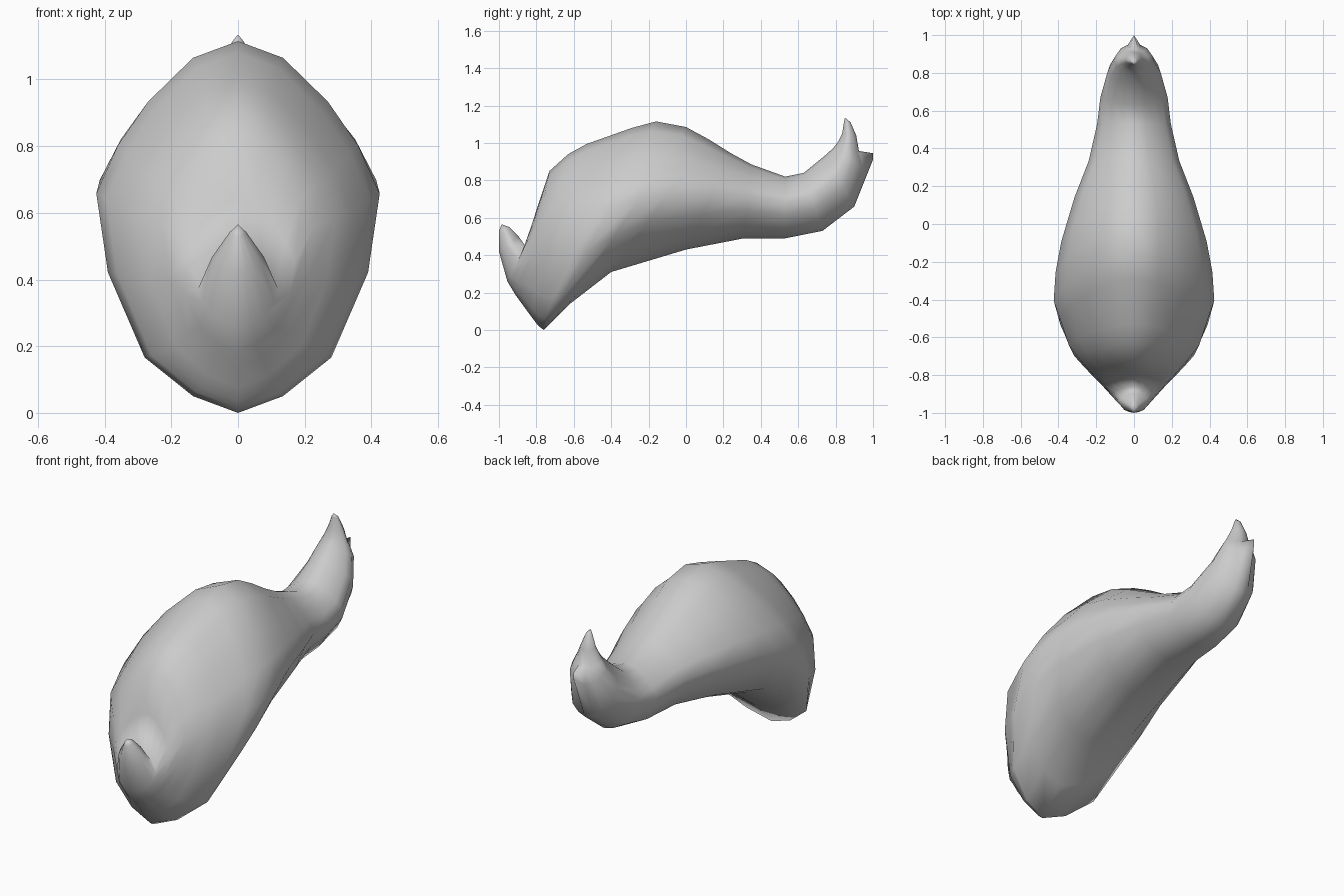
import bpy, bmesh

# half cross-section: (height fraction, width fraction), bottom to top
SECTION = [(0, 0), (0.045, 0.318), (0.149, 0.659), (0.378, 0.918), (0.59, 1),
           (0.72, 0.847), (0.837, 0.635), (0.955, 0.318), (1, 0)]
OUTLINE = SECTION + [(t, -x) for t, x in SECTION[-2:0:-1]]
SIDES = len(OUTLINE)


def loft(name, start, rings, end):
    """Skin slanted ovals: lower (y, z), upper (y, z), half width, optional keel (y, z)."""
    bm = bmesh.new()
    loops = []
    for y0, z0, y1, z1, w, *keel in rings:
        loop = [bm.verts.new((x * w, y0 + (y1 - y0) * t, z0 + (z1 - z0) * t))
                for t, x in OUTLINE]
        if keel:
            loop[0].co = (0, *keel)
        loops.append(loop)
    for a, b in zip(loops, loops[1:]):
        for i in range(SIDES):
            j = (i + 1) % SIDES
            bm.faces.new((a[i], a[j], b[j], b[i]))
    for tip, loop in ((start, loops[0]), (end, loops[-1])):
        v = bm.verts.new((0, *tip))
        for i in range(SIDES):
            bm.faces.new((v, loop[i], loop[(i + 1) % SIDES]))
    bmesh.ops.recalc_face_normals(bm, faces=bm.faces)
    mesh = bpy.data.meshes.new(name)
    bm.to_mesh(mesh)
    bm.free()
    for p in mesh.polygons:
        p.use_smooth = True
    obj = bpy.data.objects.new(name, mesh)
    bpy.context.collection.objects.link(obj)
    return obj


rings = [
    # front horn
    (-1.00, 0.53, -0.945, 0.55, 0.025),
    (-1.00, 0.42, -0.895, 0.50, 0.078),
    (-0.955, 0.26, -0.86, 0.45, 0.12),
    # rounded head
    (-0.91, 0.185, -0.80, 0.64, 0.17),
    (-0.87, 0.13, -0.73, 0.85, 0.225),
    (-0.83, 0.075, -0.63, 0.94, 0.29),
    (-0.80, 0.035, -0.53, 0.995, 0.345),
    (-0.78, 0.015, -0.29, 1.08, 0.395),
    # humped body
    (-0.76, 0.00, -0.16, 1.115, 0.425),
    (-0.62, 0.14, 0.00, 1.085, 0.415),
    (-0.40, 0.31, 0.12, 1.02, 0.385),
    (0.00, 0.43, 0.24, 0.945, 0.315),
    (0.31, 0.49, 0.35, 0.885, 0.24),
    # upturned tail
    (0.53, 0.49, 0.53, 0.82, 0.195),
    (0.73, 0.53, 0.63, 0.84, 0.178),
    (0.90, 0.66, 0.74, 0.93, 0.14),
    # tail spike with a small pointed keel on its outer side
    (0.955, 0.86, 0.79, 0.975, 0.105, 1.00, 0.91),
    (0.935, 0.94, 0.812, 1.005, 0.078, 0.999, 0.945),
    (0.925, 0.955, 0.815, 1.01, 0.072),
    (0.91, 1.04, 0.835, 1.05, 0.045),
    (0.88, 1.11, 0.845, 1.115, 0.018),
]
loft("body", (-0.985, 0.565), rings, (0.85, 1.135))
